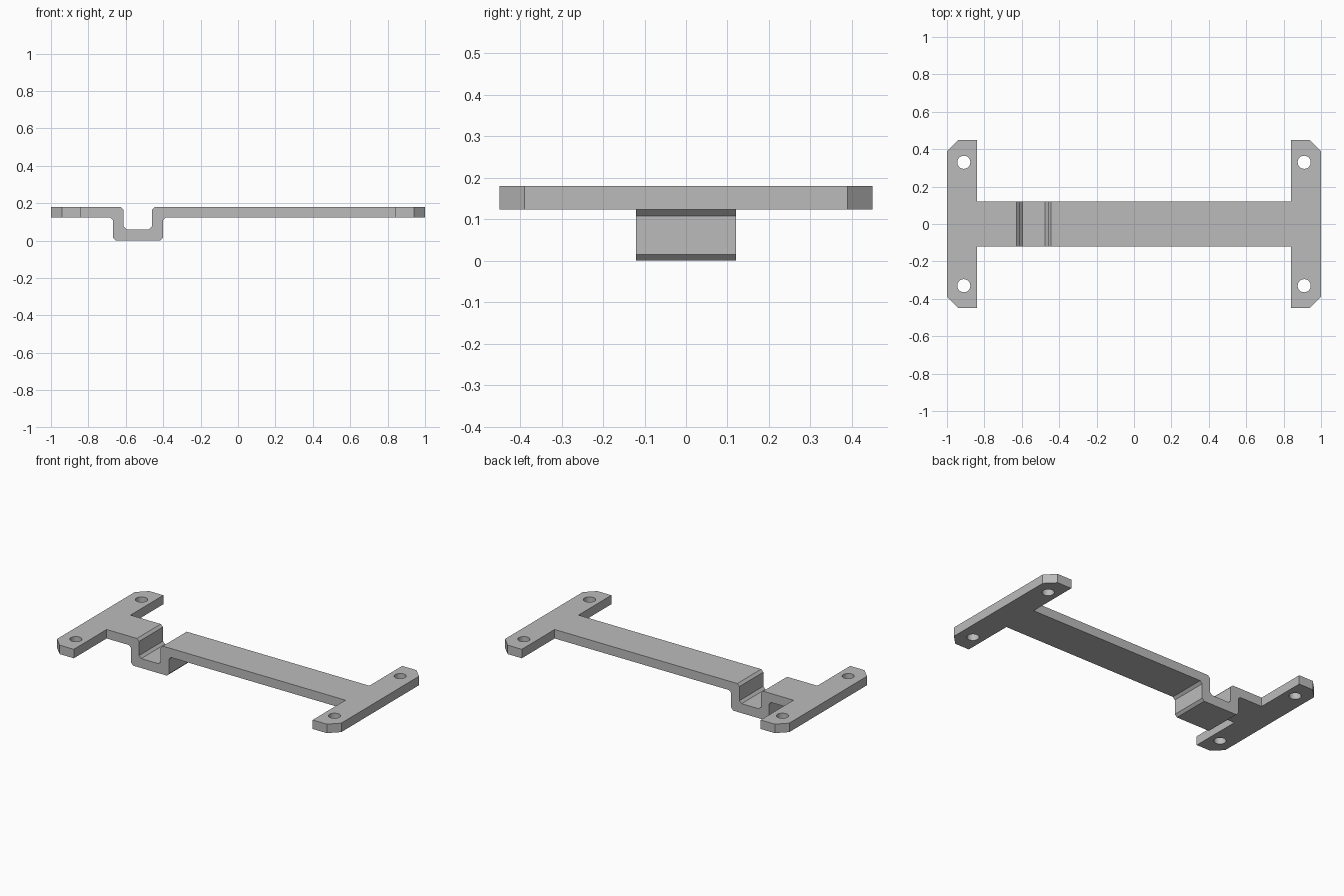
import bpy, bmesh, math

cube = bpy.data.objects.get("Cube")
if cube:
    bpy.data.objects.remove(cube, do_unlink=True)

TOP, UNDER = 0.18, 0.123        # plate faces
HALF, INNER, STRAP = 0.45, 0.84, 0.12
CUT, HOLE_R = 0.06, 0.035
BEND = 0.015                    # bevel at the strap bends

grey = bpy.data.materials.new("light grey")
grey.use_nodes = True
colour = (0.5, 0.5, 0.5, 1)
grey.diffuse_color = colour
grey.node_tree.nodes["Principled BSDF"].inputs["Base Color"].default_value = colour


def bent_line(points):
    """Cut the inner corners of an x-z path."""
    out = [points[0]]
    for a, p, b in zip(points, points[1:], points[2:]):
        for q in (a, b):
            d = math.dist(p, q)
            out.append(tuple(u + (v - u) * BEND / d for u, v in zip(p, q)))
    return out + [points[-1]]


bm = bmesh.new()

# Strap with a square dip, left open where it meets the end plates
upper = bent_line([(-INNER, TOP), (-0.612, TOP), (-0.612, 0.06),
                   (-0.46, 0.06), (-0.46, TOP), (INNER, TOP)])
lower = bent_line([(-INNER, UNDER), (-0.668, UNDER), (-0.668, 0),
                   (-0.402, 0), (-0.402, UNDER), (INNER, UNDER)])
rows = {}
for name, line in (("upper", upper), ("lower", lower)):
    for y in (-STRAP, STRAP):
        rows[name, y] = [bm.verts.new((x, y, z)) for x, z in line]
    a, b = rows[name, -STRAP], rows[name, STRAP]
    for i in range(len(line) - 1):
        bm.faces.new((a[i], a[i + 1], b[i + 1], b[i]))
for y in (-STRAP, STRAP):
    bm.faces.new(rows["lower", y] + rows["upper", y][::-1])

# End plates with cut outer corners, open where the strap joins
half_plan = [(INNER, STRAP), (INNER, HALF), (1 - CUT, HALF), (1, HALF - CUT)]
plan = half_plan + [(x, -y) for x, y in reversed(half_plan)]
for side in (-1, 1):
    top, under = ([bm.verts.new((side * x, y, z)) for x, y in plan]
                  for z in (TOP, UNDER))
    bm.faces.new(top)
    bm.faces.new(under)
    for i in range(len(plan) - 1):
        bm.faces.new((top[i], top[i + 1], under[i + 1], under[i]))

bmesh.ops.remove_doubles(bm, verts=bm.verts, dist=0.0005)
bmesh.ops.recalc_face_normals(bm, faces=bm.faces)
mesh = bpy.data.meshes.new("bracket")
bm.to_mesh(mesh)
bm.free()
mesh.materials.append(grey)
bracket = bpy.data.objects.new("bracket", mesh)
bpy.context.collection.objects.link(bracket)

# Screw holes
bm = bmesh.new()
for sx in (-1, 1):
    for sy in (-1, 1):
        new = bmesh.ops.create_cone(bm, cap_ends=True, segments=32, radius1=HOLE_R,
                                    radius2=HOLE_R, depth=0.3)["verts"]
        bmesh.ops.translate(bm, verts=new, vec=(sx * 0.91, sy * 0.33, 0.15))
cut_mesh = bpy.data.meshes.new("hole_cutter")
bm.to_mesh(cut_mesh)
bm.free()
cut_mesh.materials.append(grey)
cutter = bpy.data.objects.new("hole_cutter", cut_mesh)
bpy.context.collection.objects.link(cutter)
cutter.hide_render = True

bpy.ops.object.select_all(action="DESELECT")
bpy.context.view_layer.objects.active = bracket
bracket.select_set(True)
mod = bracket.modifiers.new("holes", "BOOLEAN")
mod.operation = "DIFFERENCE"
mod.solver = "EXACT"
mod.object = cutter
bpy.ops.object.modifier_apply(modifier=mod.name)
bpy.data.objects.remove(cutter, do_unlink=True)
bpy.ops.object.shade_smooth_by_angle(angle=math.radians(20))
